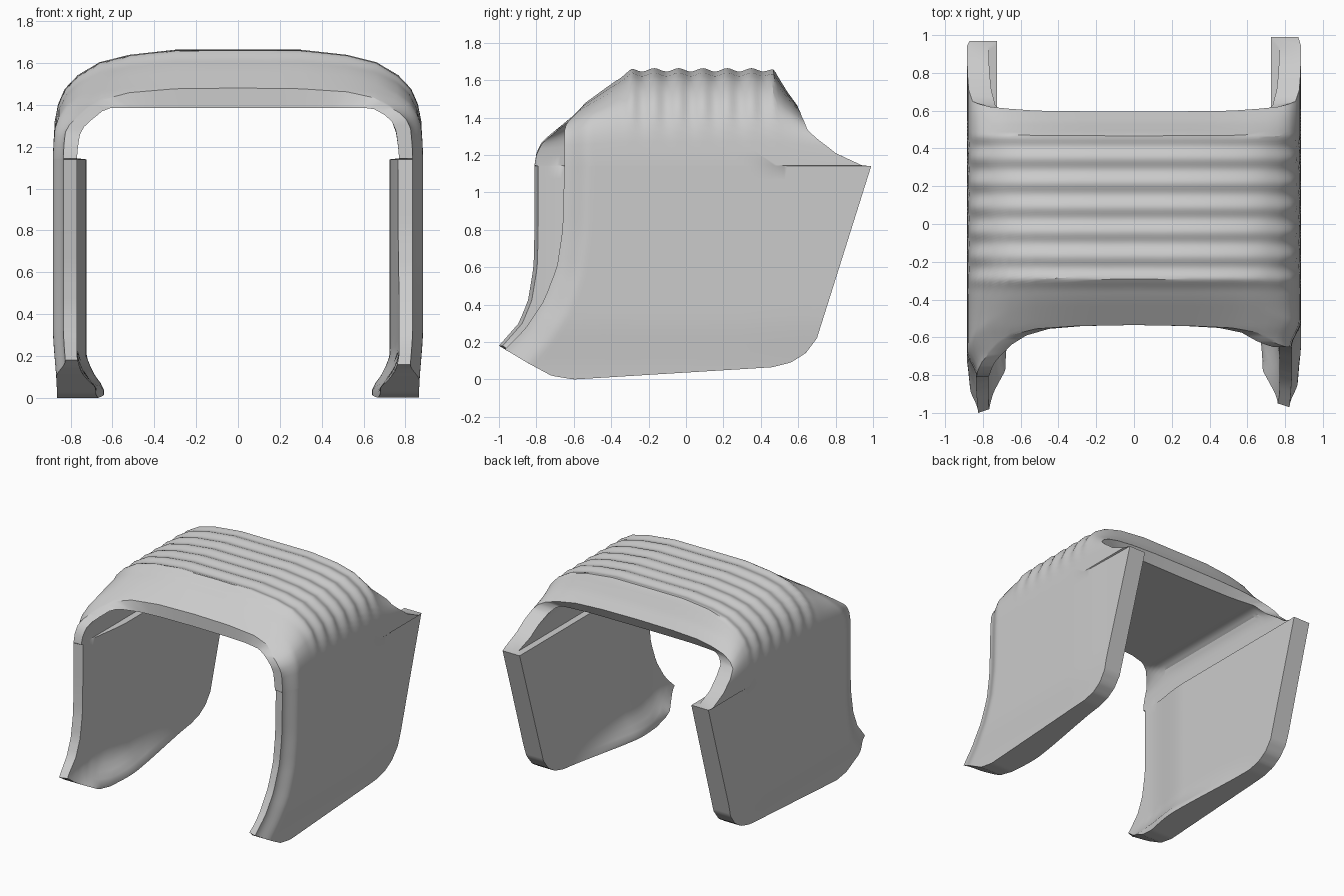
import bpy, bmesh, math

cube = bpy.data.objects.get("Cube")
if cube:
    bpy.data.objects.remove(cube, do_unlink=True)

COLS, LEG_ROWS, LEDGE, TOP = 88, 20, 1.14, 1.66


def interp(table, t):
    """Piecewise linear lookup in a list of (key, value) pairs."""
    if t <= table[0][0]:
        return table[0][1]
    for (a, p), (b, q) in zip(table, table[1:]):
        if t <= b:
            return p + (q - p) * (t - a) / (b - a)
    return table[-1][1]


def smooth(a, b, t):
    t = min(1, max(0, (t - a) / (b - a)))
    return t * t * (3 - 2 * t)


# Edge curves: height -> y of the front edge, for each side
FRONT = {
    1: [(.16, -.97), (.27, -.86), (.42, -.76), (.6, -.69), (.8, -.66), (1.14, -.65)],
    -1: [(.18, -1), (.3, -.895), (.42, -.845), (.6, -.815), (.8, -.81), (1.14, -.81)],
}
BACK = {1: .99, -1: .97}
# Bottom edge: y -> z
BOTTOM = [(-1, .18), (-.85, .09), (-.72, .02), (-.6, 0), (.46, .065), (.56, .09),
          (.64, .14), (.7, .22)]
# Roof height along y
HEIGHT = [(-.8, 1.2), (-.65, 1.38), (-.55, 1.47), (-.42, 1.565), (-.29, 1.655),
          (.47, 1.655), (.54, 1.54), (.62, 1.43), (.71, 1.32), (.82, 1.21)]
# Inward flare of the foot: z -> width
FLARE = [(0, .09), (.05, .09), (.12, .035), (.2, 0)]
# Arch section: outer x, outer z, inner x, inner z, front y (+x), front y (-x), back y
ARCH = [
    (.885, 1.145, .77, 1.145, -.65, -.81, .94),
    (.882, 1.22, .765, 1.22, -.65, -.80, .80),
    (.875, 1.32, .755, 1.30, -.65, -.77, .71),
    (.855, 1.40, .735, 1.35, -.65, -.73, .65),
    (.82, 1.475, .70, 1.375, -.64, -.69, .635),
    (.76, 1.54, .65, 1.385, -.62, -.64, .62),
    (.66, 1.60, .57, 1.385, -.575, -.59, .61),
    (.52, 1.635, .45, 1.385, -.55, -.555, .60),
    (.30, 1.66, .27, 1.385, -.54, -.54, .597),
    (0, 1.66, 0, 1.385, -.535, -.535, .595),
]


def leg_row(side, t):
    """One row of the side panel, blended between its four edges."""
    front, back = FRONT[side], BACK[side]
    tip_z, tip_y = front[0]
    end_y, end_z = BOTTOM[-1]
    fz = tip_z + (LEDGE - tip_z) * t
    fy = interp(front, fz)
    kz, ky = end_z + (LEDGE - end_z) * t, end_y + (back - end_y) * t
    top_y = front[-1][1]
    outer, inner = [], []
    for c in range(COLS + 1):
        v = c / COLS
        by = tip_y + (end_y - tip_y) * v
        bz = interp(BOTTOM, by) if c else tip_z
        ty = top_y + (back - top_y) * v
        y = ((1 - t) * by + t * ty + (1 - v) * fy + v * ky
             - (1 - t) * ((1 - v) * tip_y + v * end_y)
             - t * ((1 - v) * top_y + v * back))
        z = ((1 - t) * bz + t * LEDGE + (1 - v) * fz + v * kz
             - (1 - t) * ((1 - v) * tip_z + v * end_z) - t * LEDGE)
        x_out = .885 - .02 * (1 - smooth(0, .35, z)) - .015 * smooth(.3, 1, y)
        x_out -= .05 * (1 - smooth(0, .14, y - fy))
        ramp = (1 - smooth(-.5, .6, y)) * (.5 + .5 * smooth(-1, -.75, y))
        x_in = .725 + .045 * (1 - smooth(-.75, -.3, y)) - interp(FLARE, z) * ramp
        outer.append((side * x_out, y, z))
        inner.append((side * x_in, y + .02 * (1 - smooth(0, .1, y - fy)), z))
    return outer, inner


def arch_row(side, row):
    """One row of the ribbed roof and its rounded shoulder."""
    xo, zo, xi, zi, front_r, front_l, back = row
    front = front_r if side > 0 else front_l
    weight = ((zo - LEDGE) / (TOP - LEDGE)) ** 2
    rib = smooth(1.25, 1.5, zo) * .009
    outer, inner = [], []
    for c in range(COLS + 1):
        y = front + (back - front) * c / COLS
        z = zo - (TOP - interp(HEIGHT, y)) * weight
        # Ribs swell outward across the roof and fade at both ends
        swell = rib * math.cos((y - .09) * math.tau / .13)
        swell *= smooth(-.4, -.24, y) * (1 - smooth(.4, .5, y))
        slope = smooth(.6, .87, xo)
        edge = .05 * (1 - smooth(0, .14, y - front)) * smooth(.6, .85, xo)
        outer.append((side * (xo + swell * slope - edge), y, z + swell * (1 - slope * .6)))
        yi = y - .04 * smooth(.35, .6, y) * smooth(1.3, 1.5, zo)
        inner.append((side * xi, yi, min(zi, z - .01) if zo > 1.2 else zi))
    return outer, inner


def all_rows():
    """Rows from the foot of one side, over the roof, to the other foot."""
    halves = {}
    for side in (-1, 1):
        rows = [leg_row(side, (i / LEG_ROWS) ** 1.3) for i in range(LEG_ROWS + 1)]
        for i, a in enumerate(ARCH):
            rows.append(arch_row(side, a))
            if 0 < i < len(ARCH) - 1:
                mid = [(p + q) / 2 for p, q in zip(a, ARCH[i + 1])]
                rows.append(arch_row(side, mid))
        halves[side] = rows
    return halves[-1] + halves[1][-2::-1]


def build_shell(name, rows, material):
    bm = bmesh.new()
    outer = [[bm.verts.new(p) for p in o] for o, _ in rows]
    inner = [[bm.verts.new(p) for p in i] for _, i in rows]
    last = len(rows) - 1
    for r in range(last):
        for c in range(COLS):
            for g in (outer, inner):
                bm.faces.new((g[r][c], g[r][c + 1], g[r + 1][c + 1], g[r + 1][c]))
        # Front and back rims
        for c in (0, COLS):
            bm.faces.new((outer[r][c], outer[r + 1][c], inner[r + 1][c], inner[r][c]))
    # Undersides of the two feet
    for r in (0, last):
        for c in range(COLS):
            bm.faces.new((outer[r][c], outer[r][c + 1], inner[r][c + 1], inner[r][c]))
    bmesh.ops.recalc_face_normals(bm, faces=bm.faces)
    mesh = bpy.data.meshes.new(name)
    bm.to_mesh(mesh)
    bm.free()
    mesh.materials.append(material)
    obj = bpy.data.objects.new(name, mesh)
    bpy.context.collection.objects.link(obj)
    bpy.ops.object.select_all(action="DESELECT")
    obj.select_set(True)
    bpy.context.view_layer.objects.active = obj
    bpy.ops.object.shade_smooth_by_angle(angle=math.radians(32))
    return obj


grey = bpy.data.materials.new("plain grey")
grey.use_nodes = True
grey.diffuse_color = (.6, .6, .6, 1)
grey.node_tree.nodes["Principled BSDF"].inputs["Base Color"].default_value = (.6, .6, .6, 1)

build_shell("ribbed_arch_shell", all_rows(), grey)
